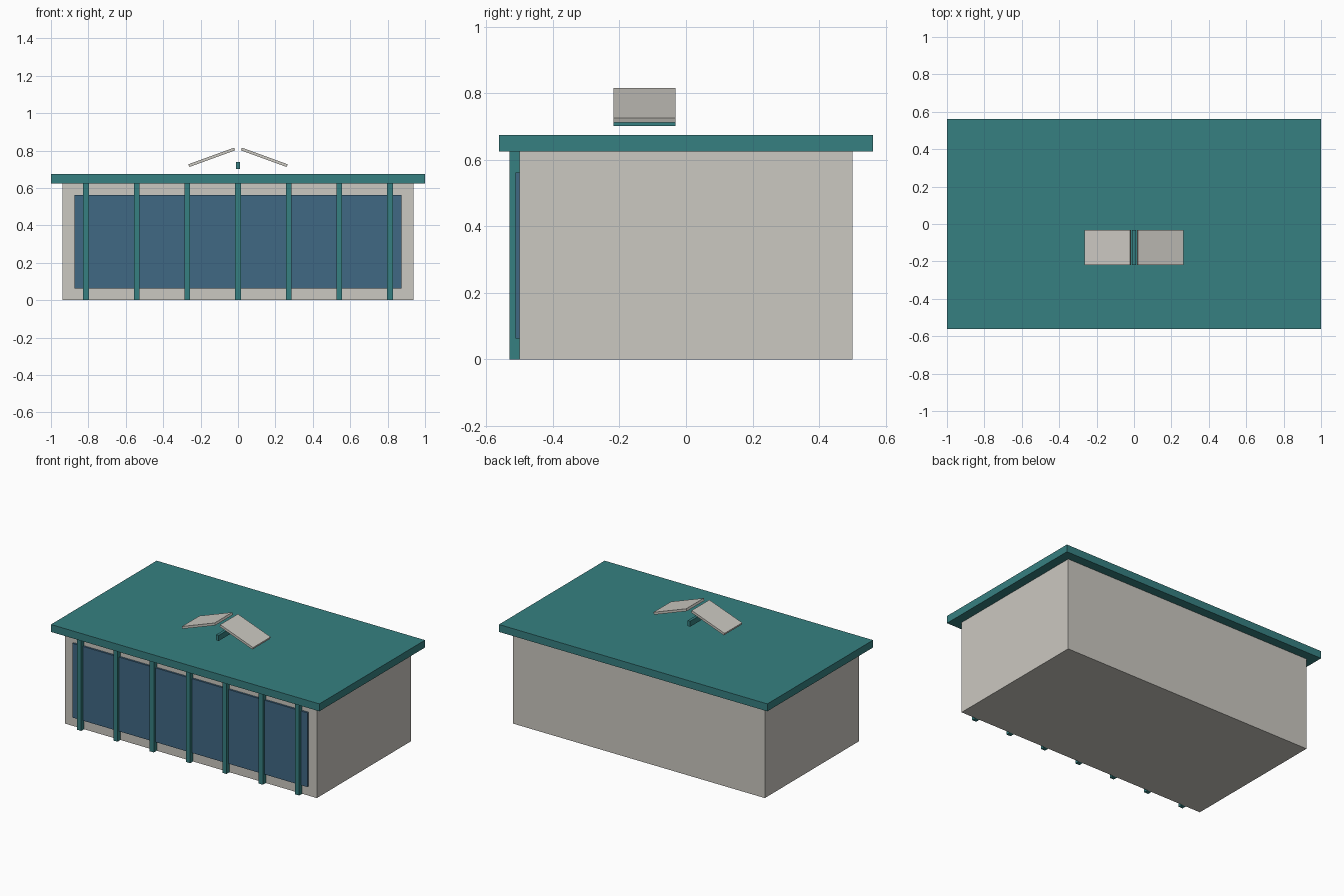
import bpy
import math

cube = bpy.data.objects.get("Cube")
if cube:
    bpy.data.objects.remove(cube, do_unlink=True)


def material(name, rgb):
    mat = bpy.data.materials.new(name)
    mat.use_nodes = True
    colour = (*rgb, 1.0)
    mat.diffuse_color = colour
    for node in mat.node_tree.nodes:
        if node.type == 'BSDF_PRINCIPLED':
            node.inputs["Base Color"].default_value = colour
            node.inputs["Roughness"].default_value = 0.8
    return mat


def box(name, centre, size, mat, tilt=0.0):
    bpy.ops.mesh.primitive_cube_add(size=1, location=centre, rotation=(0, tilt, 0))
    obj = bpy.context.object
    obj.name = name
    obj.scale = size
    obj.data.materials.append(mat)
    return obj


stone = material("pale stone", (0.597, 0.578, 0.533))
teal = material("teal", (0.037, 0.216, 0.220))
glass = material("blue glass", (0.051, 0.138, 0.231))

# Main hall and overhanging flat roof
WALL_HEIGHT = 0.625
FRONT = -0.5
box("hall_walls", (0, 0, WALL_HEIGHT / 2), (1.875, 1.0, WALL_HEIGHT), stone)
box("roof_slab", (0, 0, WALL_HEIGHT + 0.025), (2.0, 1.125, 0.05), teal)

# Wide window set on the front wall
box("front_window", (0, FRONT, 0.3125), (1.75, 0.025, 0.5), glass)

# Row of slim columns in front of the window
COLUMNS = 7
for i in range(COLUMNS):
    x = -0.8125 + i * 1.625 / (COLUMNS - 1)
    box(f"front_column_{i + 1}", (x, FRONT - 0.0155, WALL_HEIGHT / 2),
        (0.031, 0.031, WALL_HEIGHT), teal)

# Raised skylight: two sloping panels above a ridge bar
SKYLIGHT_Y = -0.125
DEPTH = 0.1875
for side, name in ((1, "left"), (-1, "right")):
    box(f"skylight_panel_{name}", (side * 0.1405, SKYLIGHT_Y, 0.764),
        (0.26, DEPTH, 0.0156), stone, tilt=side * math.radians(20))
box("skylight_ridge_bar", (0, SKYLIGHT_Y, 0.7215), (0.019, DEPTH, 0.0375), teal)
